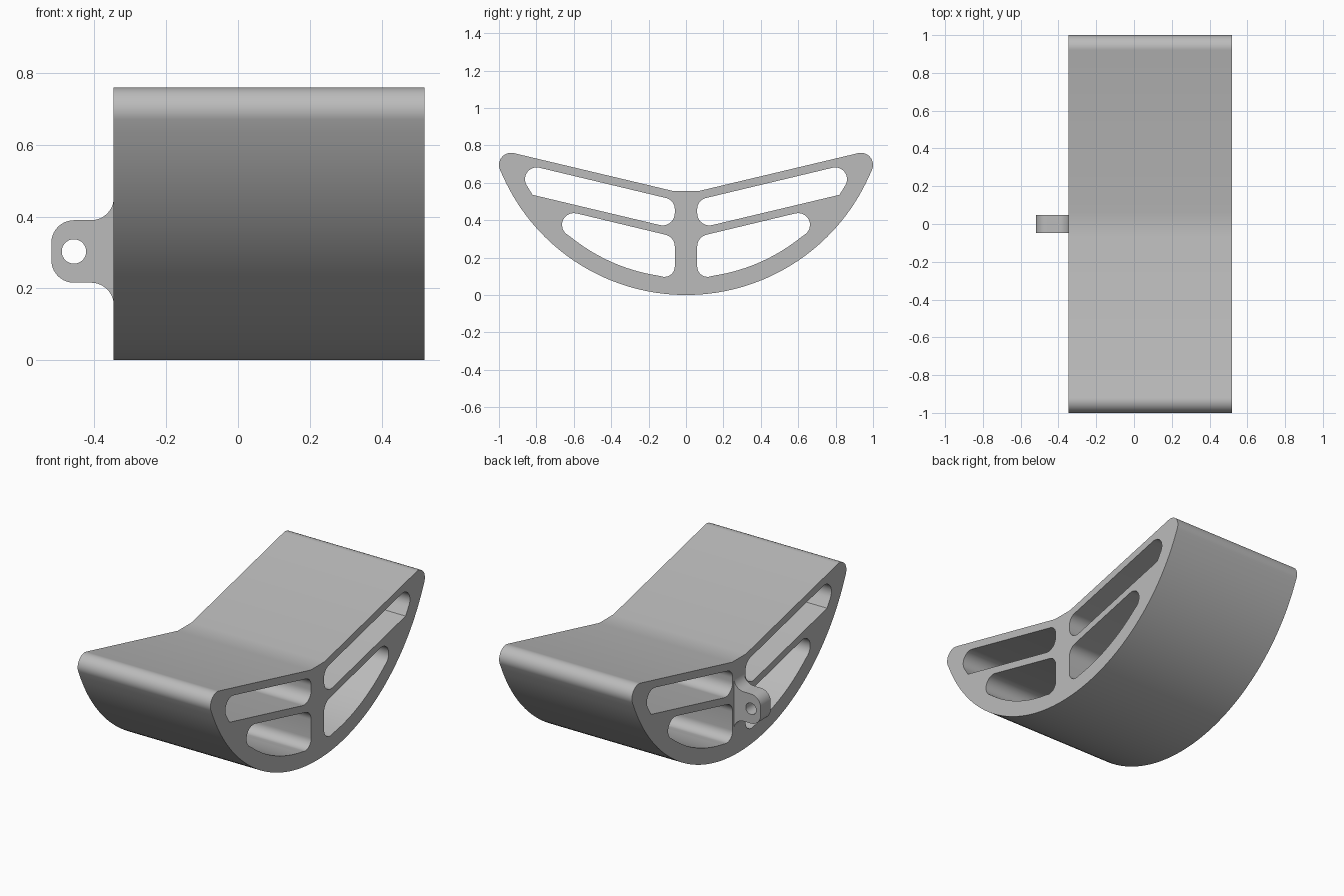
import bpy, bmesh, math
from mathutils import Vector

if "Cube" in bpy.data.objects:
    bpy.data.objects.remove(bpy.data.objects["Cube"])

grey = bpy.data.materials.new("plain grey")
grey.diffuse_color = (0.5, 0.5, 0.5, 1)
grey.use_nodes = True
grey.node_tree.nodes["Principled BSDF"].inputs["Base Color"].default_value = grey.diffuse_color

R = 1.072                      # radius of the curved underside, centred at (0, R)
SLOPE = 0.238                  # slope of the wings
UP = 90 + math.degrees(math.atan(SLOPE))   # direction square to a wing


def arc(cx, cy, r, a0, a1, n=10):
    """Points along an arc, angles in degrees."""
    angles = [math.radians(a0 + (a1 - a0) * i / n) for i in range(n + 1)]
    return [(cx + r * math.cos(a), cy + r * math.sin(a)) for a in angles]


def heading(cy, cz):
    """Angle from the underside's centre to a point."""
    return math.degrees(math.atan2(cz - R, cy))


def mirror(points):
    return [(-a, b) for a, b in reversed(points)]


def plate(name, loops, to_3d, depth):
    """Fill an outline with holes and extrude it along a vector."""
    bm = bmesh.new()
    for loop in loops:
        vs = [bm.verts.new(to_3d(a, b)) for a, b in loop]
        for i, v in enumerate(vs):
            bm.edges.new((vs[i - 1], v))
    bmesh.ops.triangle_fill(bm, use_beauty=True, edges=bm.edges[:])
    res = bmesh.ops.extrude_face_region(bm, geom=bm.faces[:], use_keep_orig=True)
    moved = [g for g in res["geom"] if isinstance(g, bmesh.types.BMVert)]
    bmesh.ops.translate(bm, verts=moved, vec=Vector(depth))
    bmesh.ops.recalc_face_normals(bm, faces=bm.faces[:])
    mesh = bpy.data.meshes.new(name)
    bm.to_mesh(mesh)
    bm.free()
    mesh.materials.append(grey)
    ob = bpy.data.objects.new(name, mesh)
    bpy.context.collection.objects.link(ob)
    bpy.context.view_layer.objects.active = ob
    ob.select_set(True)
    bpy.ops.object.shade_smooth_by_angle(angle=math.radians(25))
    ob.select_set(False)


# Outer outline: flat middle, sloping wing, round tip, curved underside
tip = (0.935, 0.695)
end = heading(*tip)
half = [(0.065, 0.555)] + arc(*tip, 0.065, UP, end, 14)
half += arc(0, R, R, end, -90, 32)[1:]
outline = half + mirror(half)[1:-1] + [(-0.065, 0.555)]

# Upper window: long slot under the wing
upper_end = (0.798, 0.619)
upper = arc(0.12, 0.460, 0.06, 180, UP)
upper += arc(*upper_end, 0.063, UP, heading(*upper_end))
upper += arc(0, R, 0.98, heading(*upper_end), -33.2, 4)[1:]
upper += arc(0.125, 0.437, 0.065, UP - 180, -180)

# Lower window: follows the curved underside
lower_end, lower_foot = (0.6, 0.375), (0.115, 0.152)
lower = arc(0.125, 0.259, 0.065, 180, UP)
lower += arc(*lower_end, 0.063, UP, heading(*lower_end))
lower += arc(0, R, 0.98, heading(*lower_end), heading(*lower_foot), 20)[1:-1]
lower += arc(*lower_foot, 0.055, heading(*lower_foot), -180)

plate("curved_body", [outline, upper, lower, mirror(upper), mirror(lower)],
      lambda a, b: (-0.347, a, b), (0.867, 0, 0))

# Side lug: rounded tab with flared root and a round eye
zc, h = 0.303, 0.087
top = arc(-0.409, h + 0.063, 0.063, 0, -90) + arc(-0.457, h - 0.063, 0.063, 90, 180)
bottom = [(a, -b) for a, b in reversed(top)]
lug = [(a, b + zc) for a, b in [(-0.342, h + 0.063)] + top + bottom + [(-0.342, -h - 0.063)]]
eye = arc(-0.457, zc, 0.034, 0, 360, 32)[:-1]
plate("side_lug", [lug, eye], lambda a, b: (a, -0.047, b), (0, 0.094, 0))
